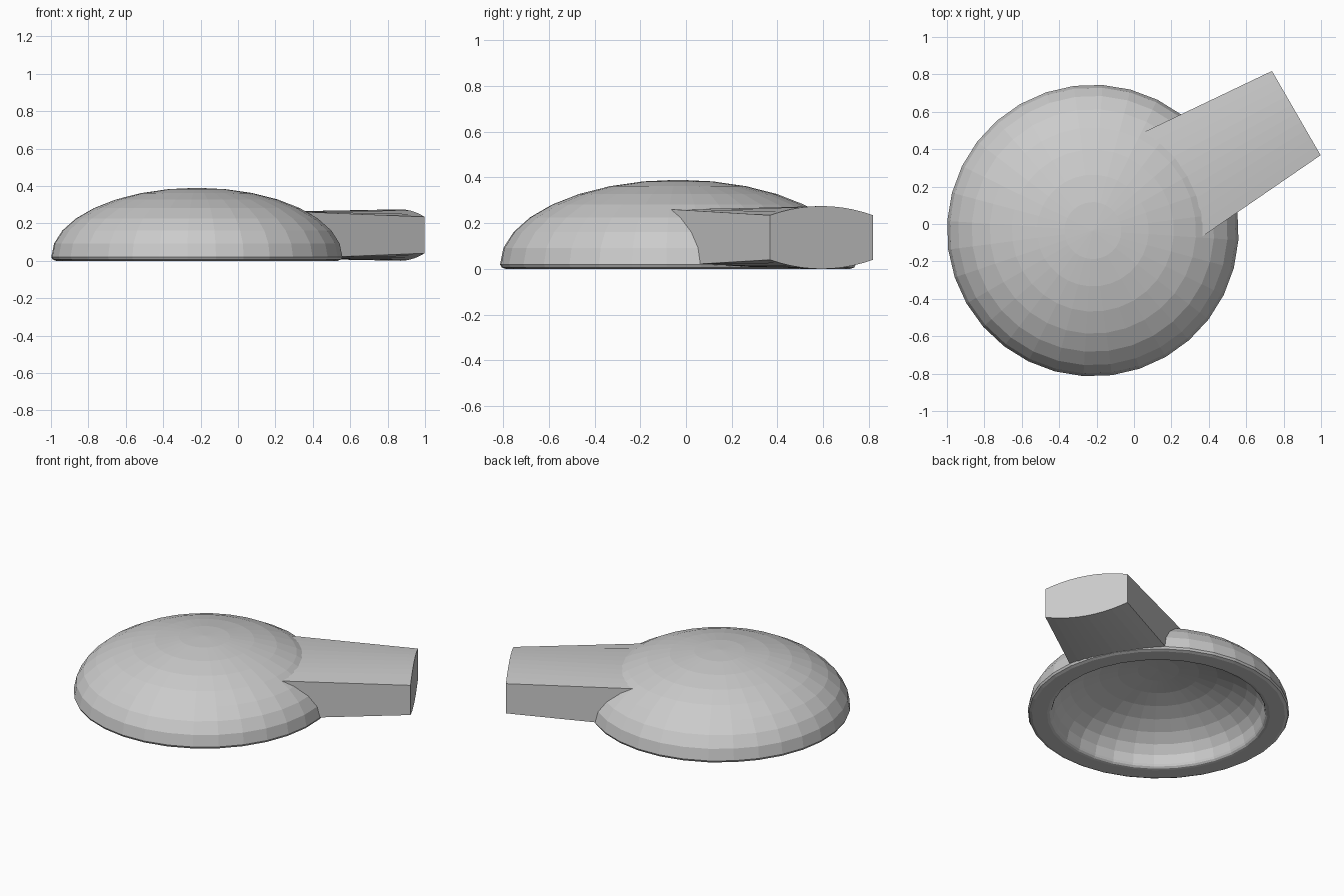
import bpy, bmesh, math
from mathutils import Matrix

cube = bpy.data.objects.get("Cube")
if cube:
    bpy.data.objects.remove(cube, do_unlink=True)

SEGMENTS, RINGS = 32, 8
# Local frame: dome axis at the origin, handle pointing along +x
PLACE = Matrix.Translation((-0.22, -0.035, 0)) @ Matrix.Rotation(math.radians(30), 4, 'Z')

grey = bpy.data.materials.new("plain grey")
grey.use_nodes = True
grey.diffuse_color = (0.6, 0.6, 0.6, 1)
grey.node_tree.nodes["Principled BSDF"].inputs["Base Color"].default_value = grey.diffuse_color


def make_object(name, bm):
    bmesh.ops.recalc_face_normals(bm, faces=bm.faces)
    mesh = bpy.data.meshes.new(name)
    bm.to_mesh(mesh)
    bm.free()
    mesh.materials.append(grey)
    obj = bpy.data.objects.new(name, mesh)
    obj.matrix_world = PLACE
    bpy.context.collection.objects.link(obj)
    return obj


def quarter(radius, base, height):
    """Quarter ellipse from the rim up to the axis."""
    angles = [math.pi / 2 * i / RINGS for i in range(RINGS + 1)]
    return [(radius * math.cos(a), base + height * math.sin(a)) for a in angles]


def lathe(name, profile):
    bm = bmesh.new()
    verts = [bm.verts.new((max(r, 0), 0, z)) for r, z in profile]
    edges = [bm.edges.new(pair) for pair in zip(verts, verts[1:])]
    bmesh.ops.spin(bm, geom=verts + edges, cent=(0, 0, 0), axis=(0, 0, 1),
                   angle=math.tau, steps=SEGMENTS, use_duplicate=False)
    bmesh.ops.remove_doubles(bm, verts=bm.verts, dist=0.0005)
    return make_object(name, bm)


# Hollow dome: outer shell, rounded lip, inner bowl
lip = [(0.64, 0.012), (0.65, 0.003), (0.665, 0), (0.755, 0), (0.773, 0.007)]
inner = quarter(0.635, 0.025, 0.285)[::-1]
outer = quarter(0.78, 0.02, 0.37)
lathe("dome", inner + lip + outer)


# Handle: tapered block, nearly flat at the dome and bowed at the free end
def section(x, half_width, low, high, bow, steps=10):
    ts = [-1 + 2 * i / steps for i in range(steps + 1)]
    top = [(x, half_width * t, high + bow * (1 - t * t)) for t in ts]
    bottom = [(x, half_width * t, low - bow * (1 - t * t)) for t in reversed(ts)]
    return top + bottom


bm = bmesh.new()
root, tip = [[bm.verts.new(p) for p in s] for s in (
    section(0.3, 0.335, 0.008, 0.267, -0.008),
    section(1.256, 0.26, 0.04, 0.235, 0.04))]
count = len(root)
for i in range(count):
    j = (i + 1) % count
    bm.faces.new((root[i], root[j], tip[j], tip[i]))
bm.faces.new(root)
bm.faces.new(tip)
handle = make_object("handle", bm)

# Trim the handle root so it ends inside the dome wall
cutter = lathe("handle_cutter", [(0, -0.1), (0.73, -0.1)] + quarter(0.73, 0.02, 0.33))
cutter.hide_render = True
trim = handle.modifiers.new("trim", 'BOOLEAN')
trim.operation = 'DIFFERENCE'
trim.solver = 'EXACT'
trim.object = cutter
bpy.context.view_layer.objects.active = handle
bpy.ops.object.modifier_apply(modifier=trim.name)
bpy.data.objects.remove(cutter, do_unlink=True)
